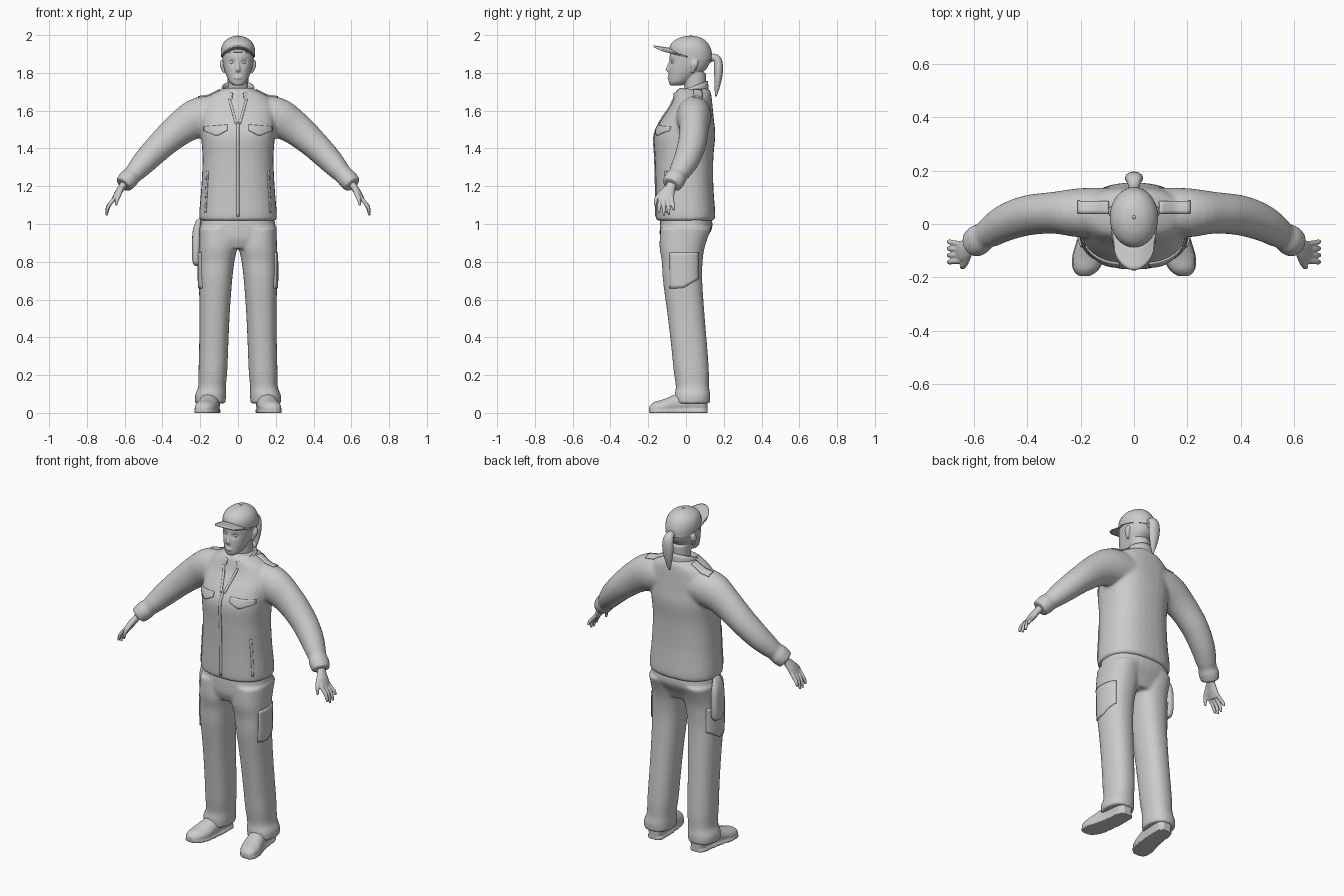
import bpy, bmesh, math
from mathutils import Vector

if "Cube" in bpy.data.objects:
    bpy.data.objects.remove(bpy.data.objects["Cube"], do_unlink=True)

grey = bpy.data.materials.new("light grey")
grey.use_nodes = True
grey.diffuse_color = (0.6, 0.6, 0.6, 1)
grey.node_tree.nodes["Principled BSDF"].inputs["Base Color"].default_value = (0.6, 0.6, 0.6, 1)
X, Y, Z = Vector((1, 0, 0)), Vector((0, 1, 0)), Vector((0, 0, 1))
SIDES = ((1, "left"), (-1, "right"))


def spline(rows, steps=4):
    """Catmull-Rom interpolation of whole ring rows."""
    rows = [Vector(r) for r in rows]
    out = []
    for i in range(len(rows) - 1):
        p, q = rows[i], rows[i + 1]
        m = (q - rows[max(i - 1, 0)]) / 2
        n = (rows[min(i + 2, len(rows) - 1)] - p) / 2
        for k in range(steps):
            t = k / steps
            s, c = t * t, t * t * t
            out.append(p * (2 * c - 3 * s + 1) + m * (c - 2 * s + t)
                       + q * (3 * s - 2 * c) + n * (c - s))
    return out + [rows[-1]]


def tube(bm, rows, axis=None, ref=X, power=2.0, sides=32, flip=1):
    """Loft rings of (x, y, z, radius along ref, other radius)."""
    rows = spline(rows)
    pts = [Vector(r[:3]) for r in rows]
    loops = []
    for i, r in enumerate(rows):
        t = axis or (pts[min(i + 1, len(pts) - 1)] - pts[max(i - 1, 0)]).normalized()
        u = (ref - t * ref.dot(t)).normalized()
        v = t.cross(u)
        loop = []
        for k in range(sides):
            a = math.tau * k / sides
            c, s = math.cos(a), math.sin(a)
            co = (pts[i] + u * math.copysign(abs(c) ** (2 / power), c) * r[3]
                  + v * math.copysign(abs(s) ** (2 / power), s) * r[4])
            loop.append(bm.verts.new((co.x * flip, co.y, max(co.z, 0))))
        loops.append(loop)
    for a, b in zip(loops, loops[1:]):
        for k in range(sides):
            j = (k + 1) % sides
            bm.faces.new((a[k], a[j], b[j], b[k]))
    bm.faces.new(loops[0])
    bm.faces.new(loops[-1])


def finish(name, bm, voxel=0, smooth=4):
    """Turn the bmesh into an object; voxel size fuses overlapping lofts."""
    bmesh.ops.recalc_face_normals(bm, faces=bm.faces)
    mesh = bpy.data.meshes.new(name)
    bm.to_mesh(mesh)
    bm.free()
    mesh.materials.append(grey)
    ob = bpy.data.objects.new(name, mesh)
    bpy.context.collection.objects.link(ob)
    bpy.ops.object.select_all(action="DESELECT")
    ob.select_set(True)
    bpy.context.view_layer.objects.active = ob
    bpy.ops.object.shade_smooth_by_angle(angle=math.radians(50))
    if voxel:
        r = ob.modifiers.new("fuse", "REMESH")
        r.mode, r.voxel_size, r.use_smooth_shade = "VOXEL", voxel, True
        s = ob.modifiers.new("soften", "SMOOTH")
        s.factor, s.iterations = 0.5, smooth
    return ob


def patch(name, fn, nu, nv, target=None, axis="y", thick=0.008):
    """Thin sheet from fn(u, v), optionally laid onto a target along an axis."""
    bm = bmesh.new()
    g = [[bm.verts.new(fn(i / nu, j / nv)) for j in range(nv + 1)] for i in range(nu + 1)]
    for i in range(nu):
        for j in range(nv):
            bm.faces.new((g[i][j], g[i + 1][j], g[i + 1][j + 1], g[i][j + 1]))
    ob = finish(name, bm)
    if target:
        w = ob.modifiers.new("lay", "SHRINKWRAP")
        w.target, w.wrap_method, w.offset = target, "PROJECT", 0.002
        setattr(w, "use_project_" + axis, True)
        w.use_negative_direction = True
    s = ob.modifiers.new("thickness", "SOLIDIFY")
    s.thickness, s.offset = thick, 0
    return ob


# Jacket: torso and sleeves fused
bm = bmesh.new()
tube(bm, [(0, -.005, 1.018, .2, .152), (0, -.003, 1.05, .206, .158), (0, -.008, 1.2, .194, .153),
          (0, -.01, 1.35, .188, .155), (0, -.007, 1.47, .196, .162), (0, .008, 1.55, .2, .14),
          (0, .028, 1.62, .195, .113), (0, .036, 1.67, .165, .1), (0, .038, 1.70, .115, .092),
          (0, .04, 1.72, .07, .075)], axis=Z, power=2.4)
for s, _ in SIDES:
    tube(bm, [(.08, .045, 1.575, .09, .1), (.2, .042, 1.565, .092, .107), (.3, .042, 1.51, .078, .09),
              (.4, .032, 1.425, .075, .076), (.48, .005, 1.345, .069, .067),
              (.535, -.028, 1.285, .059, .056), (.56, -.045, 1.258, .051, .049),
              (.58, -.058, 1.238, .058, .053), (.608, -.077, 1.207, .053, .048)], ref=Y, flip=s)
jacket = finish("jacket", bm, .009, 5)

# Trousers: hips and two legs fused
bm = bmesh.new()
tube(bm, [(0, 0, 1.04, .19, .135), (0, 0, .98, .2, .139), (0, -.015, .92, .2, .122),
          (0, -.018, .87, .17, .1)], axis=Z, power=2.4)
for s, _ in SIDES:
    tube(bm, [(.105, 0, .98, .1, .135), (.105, -.02, .88, .101, .12), (.113, -.02, .8, .094, .108),
              (.119, -.018, .7, .088, .104), (.124, 0, .52, .08, .098), (.129, .018, .34, .077, .095),
              (.133, .028, .22, .076, .093), (.137, .034, .14, .073, .088), (.145, .034, .095, .082, .094),
              (.147, .034, .05, .08, .092)], axis=Z, power=2.3, flip=s)
trousers = finish("trousers", bm, .009, 4)

# Shoes: uppers on a slightly wider sole
for s, side in SIDES:
    bm = bmesh.new()
    shoe = [(.14, .114, .045, .025, .035), (.141, .09, .05, .045, .06), (.145, .02, .055, .05, .065),
            (.155, -.05, .045, .053, .055), (.17, -.12, .03, .058, .042), (.18, -.17, .025, .046, .032),
            (.185, -.195, .02, .02, .014)]
    tube(bm, shoe, axis=-Y, flip=s)
    tube(bm, [(x, y, .004, a * 1.07, .016) for x, y, z, a, b in shoe], axis=-Y, power=4, flip=s)
    finish(side + "_shoe", bm, .006, 2)

# Hands: palm, four fingers and thumb
for s, side in SIDES:
    bm = bmesh.new()
    tube(bm, [(.59, -.065, 1.23, .028, .022), (.615, -.082, 1.195, .027, .019),
              (.638, -.1, 1.16, .04, .018), (.658, -.108, 1.125, .038, .013)], ref=Y, flip=s)
    for i in range(4):
        y, drop = -.138 + .021 * i, (.0, .015, .012, -.012)[i]
        tube(bm, [(.645, y, 1.145, .011, .011), (.676, y - .002 + .002 * i, 1.108, .0105, .0105),
                  (.69, y - .004 + .004 * i, 1.085 - drop / 2, .0095, .0095),
                  (.695, y - .005 + .005 * i, 1.06 - drop, .006, .006)], ref=Y, sides=12, flip=s)
    tube(bm, [(.617, -.105, 1.19, .014, .014), (.63, -.14, 1.155, .013, .013),
              (.64, -.158, 1.13, .011, .011), (.645, -.163, 1.098, .006, .006)], ref=X, sides=12, flip=s)
    finish(side + "_hand", bm, .0035, 3)

# Head: skull with eye hollows, neck, nose, lips, ears
bm = bmesh.new()
tube(bm, [(0, -.055, 1.733, .022, .028), (0, -.04, 1.75, .044, .051), (0, -.015, 1.785, .061, .077),
          (0, .008, 1.82, .073, .099), (0, .02, 1.86, .081, .108), (0, .025, 1.9, .083, .11),
          (0, .025, 1.95, .07, .09)], axis=Z, power=2.15, sides=64)
for v in bm.verts:
    if v.co.y < -.02:
        d = ((abs(v.co.x) - .032) / .016) ** 2 + ((v.co.z - 1.856) / .013) ** 2
        v.co.y += .011 * math.exp(-d)
tube(bm, [(0, .055, 1.62, .06, .06), (0, .05, 1.7, .054, .056), (0, .045, 1.8, .056, .062)], axis=Z)
tube(bm, [(0, -.08, 1.868, .007, .008), (0, -.091, 1.84, .008, .008), (0, -.098, 1.818, .012, .01),
          (0, -.09, 1.803, .012, .006)], axis=Z, sides=16)
tube(bm, [(0, -.088, 1.764, .013, .005), (0, -.09, 1.772, .021, .009), (0, -.089, 1.779, .021, .008),
          (0, -.087, 1.788, .014, .006)], axis=Z, sides=16)
for s, _ in SIDES:
    tube(bm, [(.074, .035, 1.8, .006, .008), (.08, .04, 1.82, .01, .013), (.086, .046, 1.845, .011, .02),
              (.084, .05, 1.868, .007, .014)], axis=Z, sides=16, flip=s)
finish("head", bm, .0045, 3)

# Eyes
for s, side in SIDES:
    bm = bmesh.new()
    bmesh.ops.create_uvsphere(bm, u_segments=16, v_segments=10, radius=.012)
    bmesh.ops.translate(bm, verts=bm.verts, vec=(.032 * s, -.066, 1.856))
    finish(side + "_eye", bm)

# Cap crown, lower at the back, with a button on top
bm = bmesh.new()
tube(bm, [(0, .025, 1.888, .09, .113), (0, .025, 1.925, .09, .111), (0, .025, 1.958, .078, .095),
          (0, .025, 1.982, .053, .065), (0, .025, 1.993, .026, .032), (0, .025, 1.996, .004, .005)], axis=Z)
for v in bm.verts:
    v.co.z -= (v.co.y - .025) * .2 * (1.996 - v.co.z) / .11
finish("cap_crown", bm)
bm = bmesh.new()
bmesh.ops.create_uvsphere(bm, u_segments=12, v_segments=8, radius=.008)
bmesh.ops.translate(bm, verts=bm.verts, vec=(0, .025, 1.992))
finish("cap_button", bm)


# Cap brim, arched from side to side
def brim(u, v):
    a = (u - .5) * math.radians(156)
    x = (.088 - .01 * v) * math.sin(a)
    y = .03 - .09 * v - .112 * math.cos(a)
    return x, y, 1.928 - .042 * (x / .085) ** 2 + .014 * v


patch("cap_brim", brim, 24, 6)

# Ponytail
bm = bmesh.new()
tube(bm, [(0, .115, 1.868, .018, .018), (0, .145, 1.882, .022, .02), (0, .168, 1.865, .03, .022),
          (0, .172, 1.82, .034, .024), (0, .17, 1.77, .029, .02), (0, .164, 1.72, .018, .013),
          (0, .158, 1.675, .004, .004)])
finish("ponytail", bm)


# Stand-up collar, open at the front
def collar(u, v):
    a = (u - .5) * math.radians(318)
    f = (1 - math.cos(a)) / 2
    r = .09 - .008 * v
    return r * math.sin(a), .026 + (r + .008 * f + .004) * math.cos(a), 1.675 - .045 * f + v * (.082 - .02 * f)


patch("collar", collar, 32, 4)

# Details laid on the jacket and trousers
for s, side in SIDES:
    patch(side + "_lapel", lambda u, v: (s * (.003 + .036 * u + .012 * v), -.5, 1.53 + .13 * u),
          10, 2, jacket, "y", .009)
    patch(side + "_chest_flap", lambda u, v: (s * (.055 + .125 * u), -.5,
          1.525 - .01 * u - v * (.055 - .06 * abs(u - .45))), 12, 5, jacket, "y")
    patch(side + "_slit_pocket", lambda u, v: (s * (.168 - .012 * u + .008 * v), -.5, 1.06 + .22 * u),
          12, 1, jacket, "y", .006)
    patch(side + "_epaulette", lambda u, v: (s * (.095 + .115 * u), .04 + .045 * v, 2.2),
          8, 4, jacket, "z", .009)
    patch(side + "_thigh_pocket", lambda u, v: (s * .6, -.085 + .15 * u,
          .85 - v * (.19 - .09 * max(u - .45, 0))), 12, 10, trousers, "x", .009)
patch("zip_strip", lambda u, v: (.014 * (u - .5), -.5, 1.04 + .5 * v), 2, 24, jacket, "y", .005)

# Holster on the right hip
bm = bmesh.new()
tube(bm, [(-.214, .012, .778, .012, .022), (-.219, .012, .8, .022, .043), (-.22, .012, .88, .024, .05),
          (-.218, .01, .96, .022, .046), (-.21, .005, 1.01, .015, .034), (-.203, .005, 1.03, .008, .025)],
     axis=Z, power=2.8)
finish("holster", bm)
